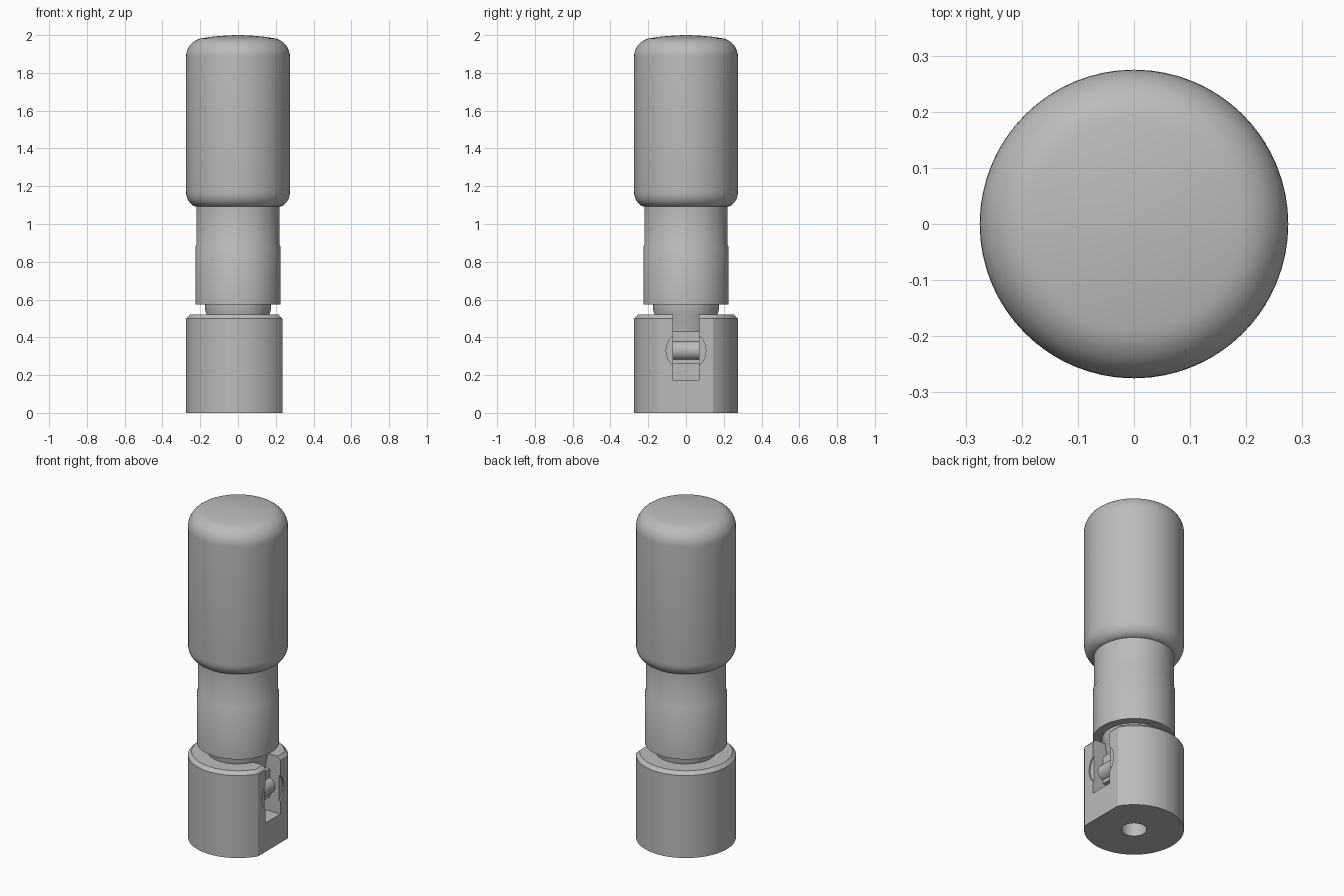
import bpy, bmesh, math
from mathutils import Matrix

old = bpy.data.objects.get("Cube")
if old:
    bpy.data.objects.remove(old, do_unlink=True)

grey = bpy.data.materials.new("plain_grey")
grey.use_nodes = True
colour = (0.5, 0.5, 0.5, 1)
grey.diffuse_color = colour
grey.node_tree.nodes["Principled BSDF"].inputs["Base Color"].default_value = colour
SIDES = 64


def finish(name, bm):
    """Turn a bmesh into a shaded object."""
    bmesh.ops.recalc_face_normals(bm, faces=bm.faces)
    mesh = bpy.data.meshes.new(name)
    bm.to_mesh(mesh)
    bm.free()
    mesh.materials.append(grey)
    obj = bpy.data.objects.new(name, mesh)
    bpy.context.collection.objects.link(obj)
    return obj


def smooth(obj, angle=30):
    bpy.ops.object.select_all(action='DESELECT')
    obj.select_set(True)
    bpy.context.view_layer.objects.active = obj
    bpy.ops.object.shade_smooth_by_angle(angle=math.radians(angle))


def stack(name, profile):
    """Loft rings of (radius, z, limit of x) and cap both ends."""
    bm = bmesh.new()
    rings = []
    for r, z, limit in profile:
        ring = []
        # Limited rings get vertices exactly at the corners of the flat
        half = math.acos(min(1, limit / r))
        for i in range(SIDES):
            a = half + (2 * math.pi - 2 * half) * i / (SIDES - (1 if half else 0))
            ring.append(bm.verts.new((r * math.cos(a), r * math.sin(a), z)))
        rings.append(ring)
    for low, high in zip(rings, rings[1:]):
        for i in range(SIDES):
            j = (i + 1) % SIDES
            bm.faces.new((low[i], low[j], high[j], high[i]))
    bm.faces.new(rings[0])
    bm.faces.new(rings[-1])
    return finish(name, bm)


def lathe(name, profile):
    return stack(name, [(r, z, 9) for r, z in profile])


def box(name, low, high):
    bm = bmesh.new()
    bmesh.ops.create_cube(bm, size=1)
    for v in bm.verts:
        v.co = [(a + b) / 2 + c * (b - a) for a, b, c in zip(low, high, v.co)]
    return finish(name, bm)


def rod(name, radius, length, centre, axis):
    bm = bmesh.new()
    bmesh.ops.create_cone(bm, cap_ends=True, segments=48, radius1=radius,
                          radius2=radius, depth=length)
    turn = Matrix.Rotation(math.pi / 2, 4, 'Y' if axis == 'X' else 'X')
    if axis != 'Z':
        bm.transform(turn)
    bm.transform(Matrix.Translation(centre))
    return finish(name, bm)


def cut(target, cutter):
    cutter.hide_render = True
    mod = target.modifiers.new("cut", 'BOOLEAN')
    mod.operation, mod.solver, mod.object = 'DIFFERENCE', 'EXACT', cutter
    bpy.context.view_layer.objects.active = target
    bpy.ops.object.modifier_apply(modifier=mod.name)
    bpy.data.objects.remove(cutter, do_unlink=True)


# Grip with rounded ends and a slightly domed top
grip = [(0.02, 1.09), (0.21, 1.09)]
for i in range(1, 9):
    a = math.pi / 2 * i / 8
    grip.append((0.21 + 0.065 * math.sin(a), 1.17 - 0.08 * math.cos(a)))
for i in range(11):
    a = math.pi / 2 * i / 10 * 0.93
    grip.append((0.175 + 0.1 * math.cos(a), 1.885 + 0.1 * math.sin(a)))
grip += [(0.14, 1.991), (0.09, 1.996), (0.04, 1.999), (0.01, 2.0)]
smooth(lathe("grip", grip))

# Sleeve under the grip, a touch wider below
smooth(lathe("sleeve", [(0.226, 0.575), (0.226, 0.88), (0.221, 0.89), (0.221, 1.1)]))

# Tapered neck reaching into the base
smooth(lathe("neck", [(0.15, 0.43), (0.165, 0.515), (0.175, 0.55), (0.175, 0.58)]))

# Base with one flat side, chamfered rim, slot, shallow round recess and bore
base = stack("base", [(0.275, 0, 0.235), (0.275, 0.5, 0.235), (0.255, 0.52, 0.215)])
cut(base, box("slot_cutter", (0.1, -0.07, 0.175), (0.4, 0.07, 0.6)))
cut(base, rod("recess_cutter", 0.105, 0.1, (0.277, 0, 0.33), 'X'))
cut(base, rod("bore_cutter", 0.07, 0.3, (0, 0, 0), 'Z'))
smooth(base)

# Tongue and cross pin inside the slot
box("tongue", (0.08, -0.069, 0.26), (0.165, 0.069, 0.43))
smooth(rod("cross_pin", 0.05, 0.139, (0.15, 0, 0.33), 'Y'))
